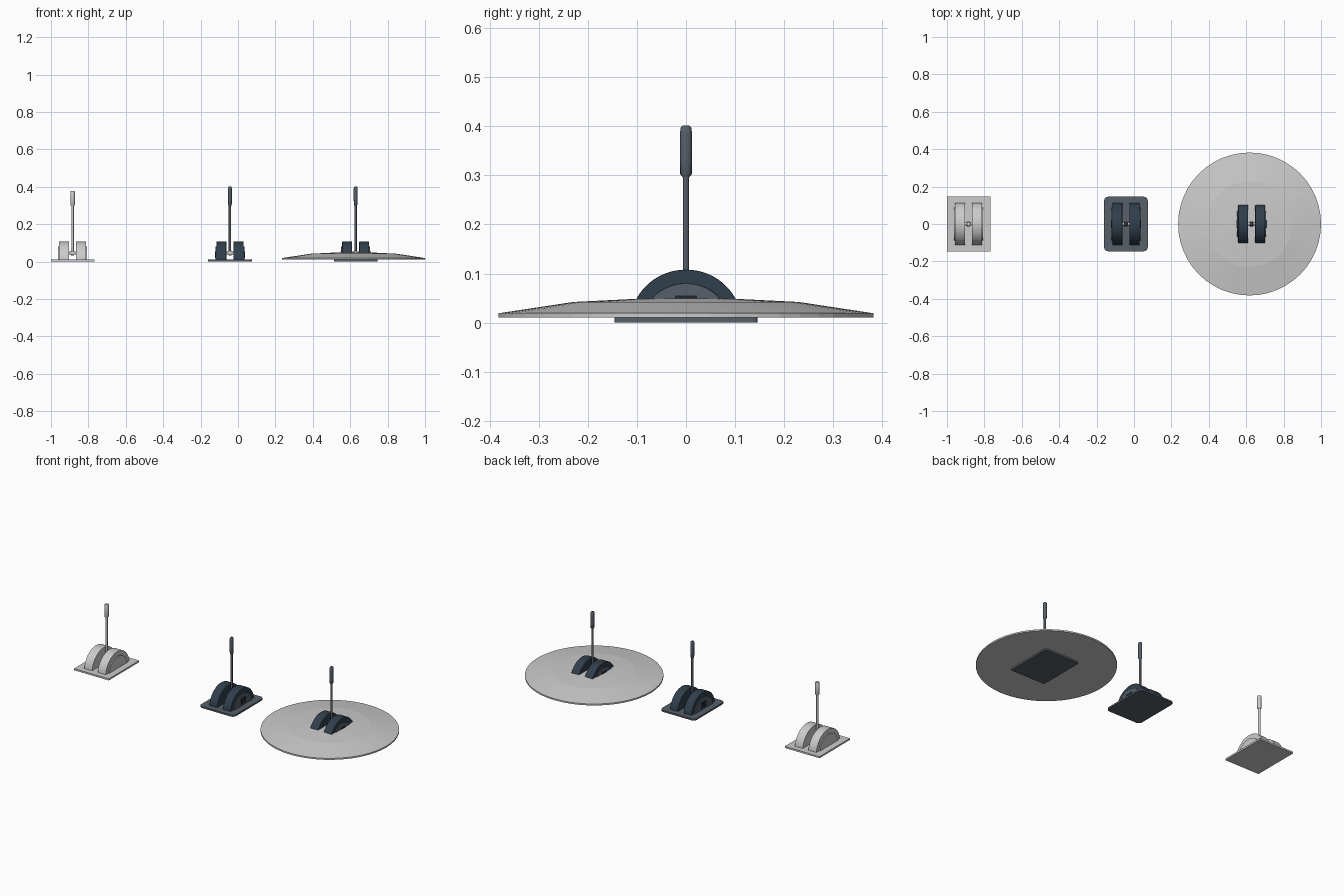
import bpy, bmesh, math

if "Cube" in bpy.data.objects:
    bpy.data.objects.remove(bpy.data.objects["Cube"])


def material(name, rgb):
    m = bpy.data.materials.new(name)
    m.diffuse_color = (*rgb, 1)
    m.use_nodes = True
    m.node_tree.nodes["Principled BSDF"].inputs["Base Color"].default_value = m.diffuse_color
    return m


LIGHT = material("light grey", (0.6, 0.6, 0.6))
NAVY = material("dark navy", (0.03, 0.05, 0.072))
SLATE = material("slate grey", (0.095, 0.115, 0.14))
BLACK = material("near black", (0.015, 0.02, 0.026))


def finish(name, bm, mat, bevel=0, smooth=False):
    bmesh.ops.recalc_face_normals(bm, faces=bm.faces)
    me = bpy.data.meshes.new(name)
    bm.to_mesh(me)
    bm.free()
    me.materials.append(mat)
    ob = bpy.data.objects.new(name, me)
    bpy.context.collection.objects.link(ob)
    if bevel:
        b = ob.modifiers.new("bevel", 'BEVEL')
        b.width = bevel
        b.segments = 2
        b.limit_method = 'ANGLE'
        b.angle_limit = math.radians(50)
    if smooth:
        bpy.context.view_layer.objects.active = ob
        ob.select_set(True)
        bpy.ops.object.shade_smooth_by_angle(angle=math.radians(35))
        ob.select_set(False)
    return ob


def extrude(name, pts, vec, mat, bevel=0):
    """Prism: outline points swept along a vector."""
    bm = bmesh.new()
    f = bm.faces.new([bm.verts.new(p) for p in pts])
    r = bmesh.ops.extrude_face_region(bm, geom=[f])
    verts = [g for g in r['geom'] if isinstance(g, bmesh.types.BMVert)]
    bmesh.ops.translate(bm, verts=verts, vec=vec)
    return finish(name, bm, mat, bevel)


def lathe(name, profile, mat, loc=(0, 0, 0), n=16, axis='Z', smooth=True):
    """Closed solid of revolution from (radius, height) pairs."""
    bm = bmesh.new()
    rings = []
    for r, z in profile:
        ring = []
        for i in range(n):
            a = 2 * math.pi * i / n
            p = (r * math.cos(a), r * math.sin(a), z)
            ring.append(bm.verts.new(p if axis == 'Z' else (p[2], p[0], p[1])))
        rings.append(ring)
    for a, b in zip(rings, rings[1:]):
        for i in range(n):
            j = (i + 1) % n
            bm.faces.new((a[i], a[j], b[j], b[i]))
    bm.faces.new(rings[0])
    bm.faces.new(rings[-1])
    ob = finish(name, bm, mat, smooth=smooth)
    ob.location = loc
    return ob


def base_plate(name, cx, corner, mat):
    hx, hy = 0.117, 0.146
    if corner:
        pts = []
        for k, (sx, sy) in enumerate([(1, 1), (-1, 1), (-1, -1), (1, -1)]):
            for i in range(5):
                a = math.pi / 2 * (k + i / 4)
                pts.append((cx + sx * (hx - corner) + corner * math.cos(a),
                            sy * (hy - corner) + corner * math.sin(a), 0))
    else:
        pts = [(cx + sx * hx, sy * hy, 0) for sx, sy in [(1, 1), (-1, 1), (-1, -1), (1, -1)]]
    extrude(name, pts, (0, 0, 0.01), mat)


def arch(x, ry, rz, n=24):
    """Half-ellipse outline standing on the base plate."""
    a0 = math.asin(0.009 / rz)
    return [(x, ry * math.cos(a), rz * math.sin(a))
            for a in (a0 + (math.pi - 2 * a0) * i / n for i in range(n + 1))]


def throttle(tag, cx, body, trim, corner, painted):
    base_plate(tag + "_base_plate", cx, corner, trim)
    for side, s in (("left", -1), ("right", 1)):
        # arched housing, its raised side cover and square cap
        extrude(f"{tag}_{side}_housing", arch(cx + s * 0.019, 0.113, 0.108),
                (s * 0.053, 0, 0), body, 0.003 if painted else 0)
        extrude(f"{tag}_{side}_cover", arch(cx + s * 0.070, 0.088, 0.08),
                (s * 0.008, 0, 0), trim, 0.002 if painted else 0)
        if painted:
            x = cx + s * 0.077
            extrude(f"{tag}_{side}_side_cap",
                    [(x, -0.022, 0.02), (x, 0.022, 0.02), (x, 0.022, 0.055), (x, -0.022, 0.055)],
                    (s * 0.004, 0, 0), BLACK)
    # pivot axle and hub
    lathe(tag + "_axle", [(0.008, -0.021), (0.008, 0.021)], LIGHT, (cx, 0, 0.045), axis='X')
    lathe(tag + "_hub", [(0.013, -0.008), (0.013, 0.008)], LIGHT, (cx, 0, 0.045), axis='X')
    # lever rod and grip
    lathe(tag + "_lever_rod", [(0.0065, 0.045), (0.0065, 0.31)], trim, (cx, 0, 0), 12)
    if painted:
        grip = lathe(tag + "_grip", [(0.006, 0.295), (0.011, 0.303), (0.0125, 0.335),
                                     (0.0125, 0.385), (0.011, 0.397), (0.007, 0.402)],
                     trim, (cx, 0, 0))
        grip.scale.x = 0.85
    else:
        lathe(tag + "_grip", [(0.010, 0.30), (0.012, 0.304), (0.012, 0.374), (0.010, 0.378)],
              trim, (cx, 0, 0))


throttle("plain", -0.884, LIGHT, LIGHT, 0, False)
throttle("painted", -0.043, NAVY, SLATE, 0.022, True)
throttle("dish", 0.629, NAVY, SLATE, 0.008, True)

# shallow round dish around the third lever
lathe("round_dish", [(0.382, 0.01), (0.382, 0.019), (0.23, 0.042), (0.09, 0.049)],
      LIGHT, (0.618, 0, 0), n=48, smooth=False)
